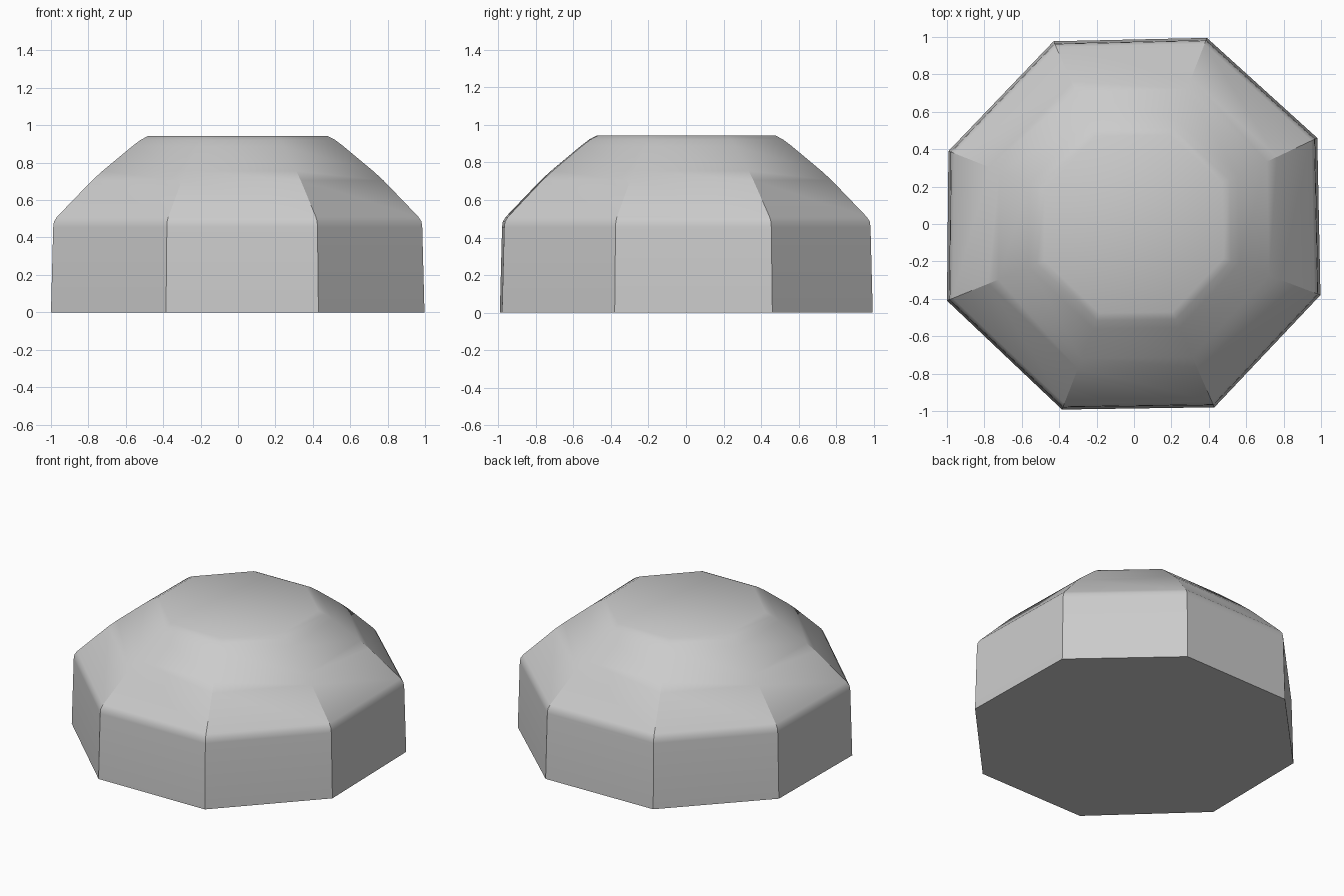
import bpy, bmesh

if "Cube" in bpy.data.objects:
    bpy.data.objects.remove(bpy.data.objects["Cube"])

# Slightly irregular octagonal outline of the base
OUTLINE = [(0.39, 0.995), (0.98, 0.46), (0.997, -0.38), (0.43, -0.98),
           (-0.385, -0.992), (-1.0, -0.41), (-0.992, 0.39), (-0.43, 0.977)]
# Side profile: (scale of outline, height)
PROFILE = [(1.0, 0.0), (0.988, 0.455), (0.984, 0.485), (0.968, 0.51),
           (0.78, 0.705), (0.725, 0.755), (0.565, 0.888), (0.52, 0.922), (0.48, 0.943)]

bm = bmesh.new()
rings = [[bm.verts.new((x * s, y * s, z)) for x, y in OUTLINE] for s, z in PROFILE]

# Walls and sloping dome bands
n = len(OUTLINE)
for low, high in zip(rings, rings[1:]):
    for i in range(n):
        j = (i + 1) % n
        bm.faces.new((low[i], low[j], high[j], high[i]))

# Flat underside and flat top
bm.faces.new(rings[0])
bm.faces.new(rings[-1])
bmesh.ops.recalc_face_normals(bm, faces=bm.faces)

mesh = bpy.data.meshes.new("octagonal_dome")
bm.to_mesh(mesh)
bm.free()
dome = bpy.data.objects.new("octagonal_dome", mesh)
bpy.context.collection.objects.link(dome)

# Soft rounded shoulders, crisp vertical corners
bpy.context.view_layer.objects.active = dome
dome.select_set(True)
bpy.ops.object.shade_smooth_by_angle(angle=0.524)
